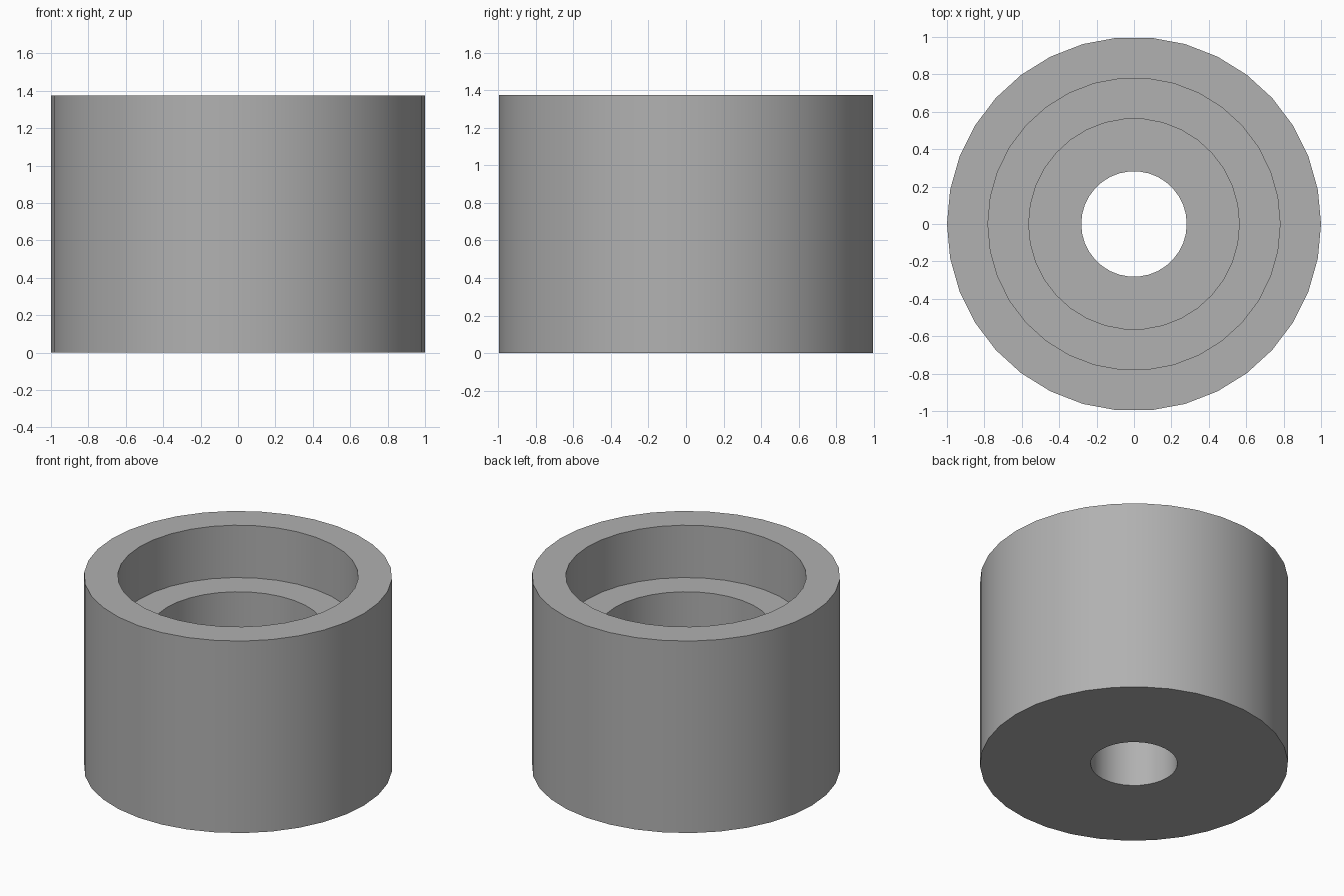
import bpy
import bmesh
from math import cos, sin, pi, radians

SIDES = 34
# Closed wall section as (radius, height): outer wall, rim, ledge, floor, through hole
PROFILE = [(1.0, 0.0), (1.0, 1.375), (0.781, 1.375), (0.781, 1.0),
           (0.563, 1.0), (0.563, 0.5), (0.282, 0.5), (0.282, 0.0)]

cube = bpy.data.objects.get("Cube")
if cube:
    bpy.data.objects.remove(cube, do_unlink=True)

# Plain grey material
grey = bpy.data.materials.new("plain_grey")
grey.use_nodes = True
colour = (0.44, 0.44, 0.44, 1.0)
grey.diffuse_color = colour
grey.node_tree.nodes["Principled BSDF"].inputs["Base Color"].default_value = colour

# Stepped bushing: revolve the section around the vertical axis
bm = bmesh.new()
rings = [[bm.verts.new((r * cos(2 * pi * i / SIDES), r * sin(2 * pi * i / SIDES), z))
          for i in range(SIDES)] for r, z in PROFILE]
for k, lower in enumerate(rings):
    upper = rings[(k + 1) % len(rings)]
    for i in range(SIDES):
        j = (i + 1) % SIDES
        bm.faces.new((lower[i], lower[j], upper[j], upper[i]))
bmesh.ops.recalc_face_normals(bm, faces=bm.faces)
mesh = bpy.data.meshes.new("stepped_bushing")
bm.to_mesh(mesh)
bm.free()
mesh.materials.append(grey)
bushing = bpy.data.objects.new("stepped_bushing", mesh)
bpy.context.collection.objects.link(bushing)

# Smooth round walls with crisp rims
bpy.ops.object.select_all(action='DESELECT')
bushing.select_set(True)
bpy.context.view_layer.objects.active = bushing
bpy.ops.object.shade_smooth_by_angle(angle=radians(30))
